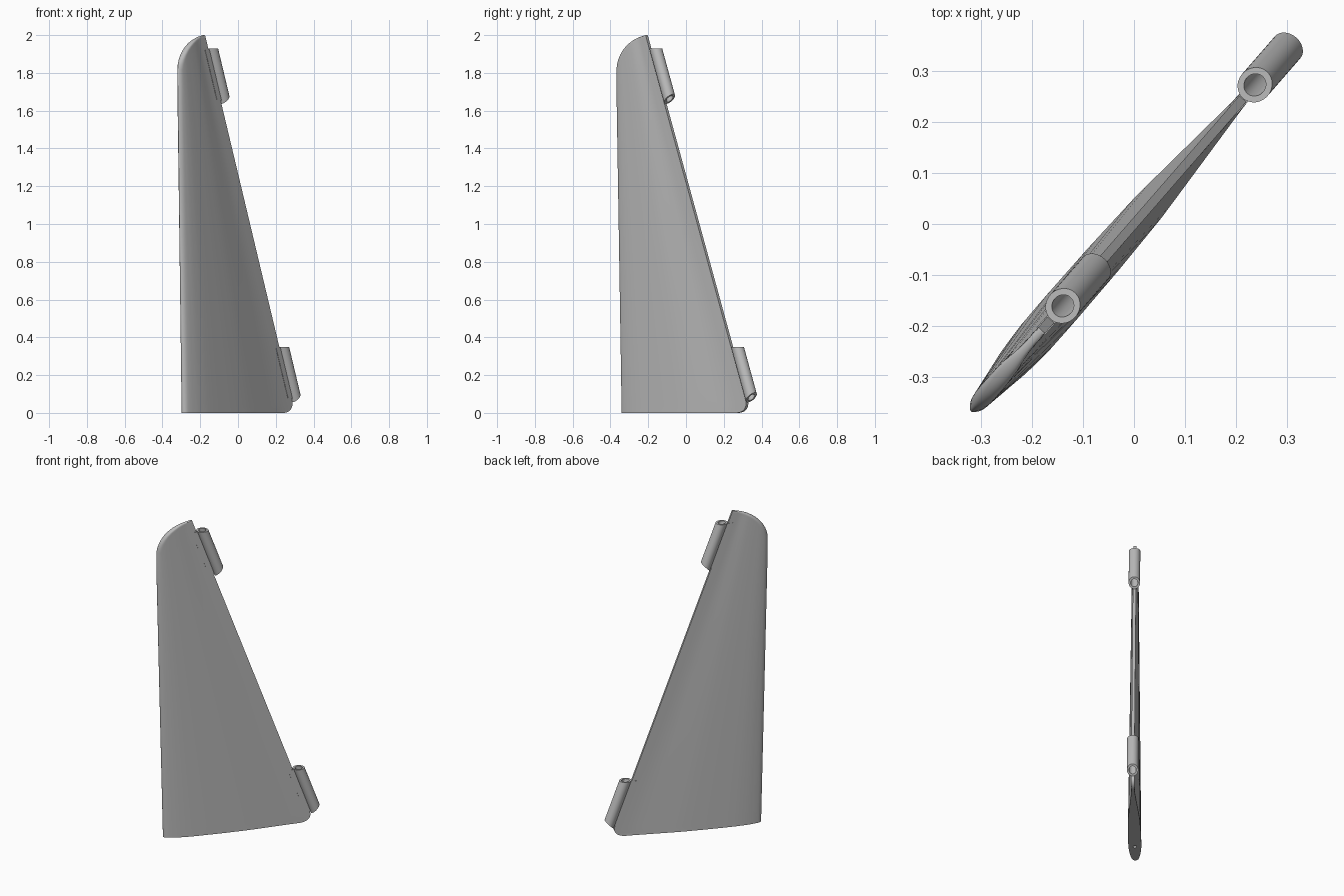
import bpy, bmesh, math
from mathutils import Vector, Matrix

cube = bpy.data.objects.get("Cube")
if cube:
    bpy.data.objects.remove(cube, do_unlink=True)

grey = bpy.data.materials.new("plain_grey")
grey.use_nodes = True
grey.diffuse_color = (0.5, 0.5, 0.5, 1)
grey.node_tree.nodes["Principled BSDF"].inputs["Base Color"].default_value = (0.5, 0.5, 0.5, 1)

TURN = Matrix.Rotation(math.radians(49), 4, "Z")   # the blade stands diagonally
RAKE = 0.363                                       # slope of the trailing edge


def finish(bm, name):
    bmesh.ops.recalc_face_normals(bm, faces=bm.faces)
    bm.transform(TURN)
    mesh = bpy.data.meshes.new(name)
    bm.to_mesh(mesh)
    bm.free()
    mesh.materials.append(grey)
    obj = bpy.data.objects.new(name, mesh)
    bpy.context.collection.objects.link(obj)
    return obj


def smooth(obj, angle=35):
    bpy.ops.object.select_all(action="DESELECT")
    obj.select_set(True)
    bpy.context.view_layer.objects.active = obj
    bpy.ops.object.shade_smooth_by_angle(angle=math.radians(angle))


def bridge(bm, a, b):
    n = len(a)
    for i in range(n):
        j = (i + 1) % n
        bm.faces.new((a[i], a[j], b[j], b[i]))


# Outline of the blade
def front_line(z):
    return -0.447 - 0.023 * z


def front_edge(z):
    t = max(0, (z - 1.79) / 0.213)
    return front_line(z) + 0.258 * (1 - math.sqrt(1 - t * t))


def rear_line(z):
    return 0.45 - RAKE * z


def rear_edge(z):
    t = min(1, z / 0.065)
    return rear_line(z) - 0.09 * (1 - math.sqrt(1 - (1 - t) ** 2))


# Half thickness of the blade at a point
SHAPE = [(0, 0.4), (0.05, 0.68), (0.1, 0.86), (0.17, 0.98), (0.25, 1.0),
         (0.4, 0.97), (0.55, 0.86), (1.01, 0)]


def half_thickness(s, z):
    full = 0.038 - 0.01 * z
    f = (s - front_line(z)) / (rear_line(z) - front_line(z))
    f = min(max(f, 0), 1)
    for (f0, h0), (f1, h1) in zip(SHAPE, SHAPE[1:]):
        if f <= f1:
            h = full * (h0 + (h1 - h0) * (f - f0) / (f1 - f0))
            break
    d = min(1, (s - front_edge(z)) / 0.02)
    return max(h, 0.009) * math.sqrt(max(0, 1 - (1 - d) ** 2))


# Blade: sections lofted upward
levels = [0.065 * (1 - math.cos(i * math.pi / 16)) for i in range(9)]
levels += [0.1 + 0.17 * i for i in range(1, 10)]
levels += [1.79 + 0.21 * math.sin(i * math.pi / 24) for i in range(1, 13)]
steps = [(i / 28) ** 2.2 for i in range(29)]
bm = bmesh.new()
rings = []
for z in levels:
    a, b = front_edge(z), rear_edge(z)
    side = [(a + (b - a) * k, half_thickness(a + (b - a) * k, z)) for k in steps]
    loop = [(s, h, z) for s, h in side] + [(s, -h, z) for s, h in side[:0:-1]]
    rings.append([bm.verts.new(p) for p in loop])
for lower, upper in zip(rings, rings[1:]):
    bridge(bm, lower, upper)
bm.faces.new(rings[0])
bm.faces.new(rings[-1])
blade = finish(bm, "blade")

# Small round socket in the underside
bm = bmesh.new()
bmesh.ops.create_cone(bm, cap_ends=True, segments=24, radius1=0.011, radius2=0.011,
                      depth=0.2, matrix=Matrix.Translation((-0.29, 0, 0)))
cutter = finish(bm, "socket_cutter")
cutter.hide_render = True
cutter.hide_viewport = True
cut = blade.modifiers.new("socket", "BOOLEAN")
cut.operation = "DIFFERENCE"
cut.solver = "EXACT"
cut.object = cutter
smooth(blade)


# Hinge tubes: level upper end, slanted lower end, open bore
def hinge_tube(name, top):
    axis = Vector((-RAKE, 0, 1))
    across = Vector((1, 0, RAKE)).normalized()
    centre = Vector((rear_line(top) + 0.038, 0, top))
    low = Vector((rear_line(top) + RAKE * 0.3 - 0.005, 0, top - 0.3))
    bm = bmesh.new()
    loops = []
    for radius, at_top in ((0.033, True), (0.033, False), (0.021, False), (0.021, True)):
        loop = []
        for i in range(40):
            a = math.tau * i / 40
            p = centre + across * radius * math.cos(a)
            p.y += radius * math.sin(a)
            if at_top:
                t = top - p.z
            else:
                t = ((p.x - low.x) - (p.z - low.z)) / (1 + RAKE)
            loop.append(bm.verts.new(p + axis * t))
        loops.append(loop)
    for i in range(4):
        bridge(bm, loops[i], loops[(i + 1) % 4])
    smooth(finish(bm, name))


# Web joining each tube to the blade
def hinge_web(name, top):
    bm = bmesh.new()
    loops = []
    for z in (top - 0.275, top - 0.005):
        s = rear_line(z)
        loops.append([bm.verts.new(p) for p in (
            (s - 0.03, -0.011, z), (s + 0.014, -0.011, z),
            (s + 0.014, 0.011, z), (s - 0.03, 0.011, z))])
    bridge(bm, *loops)
    for loop in loops:
        bm.faces.new(loop)
    finish(bm, name)


for label, top in (("lower", 0.35), ("upper", 1.93)):
    hinge_tube(label + "_hinge_tube", top)
    hinge_web(label + "_hinge_web", top)
